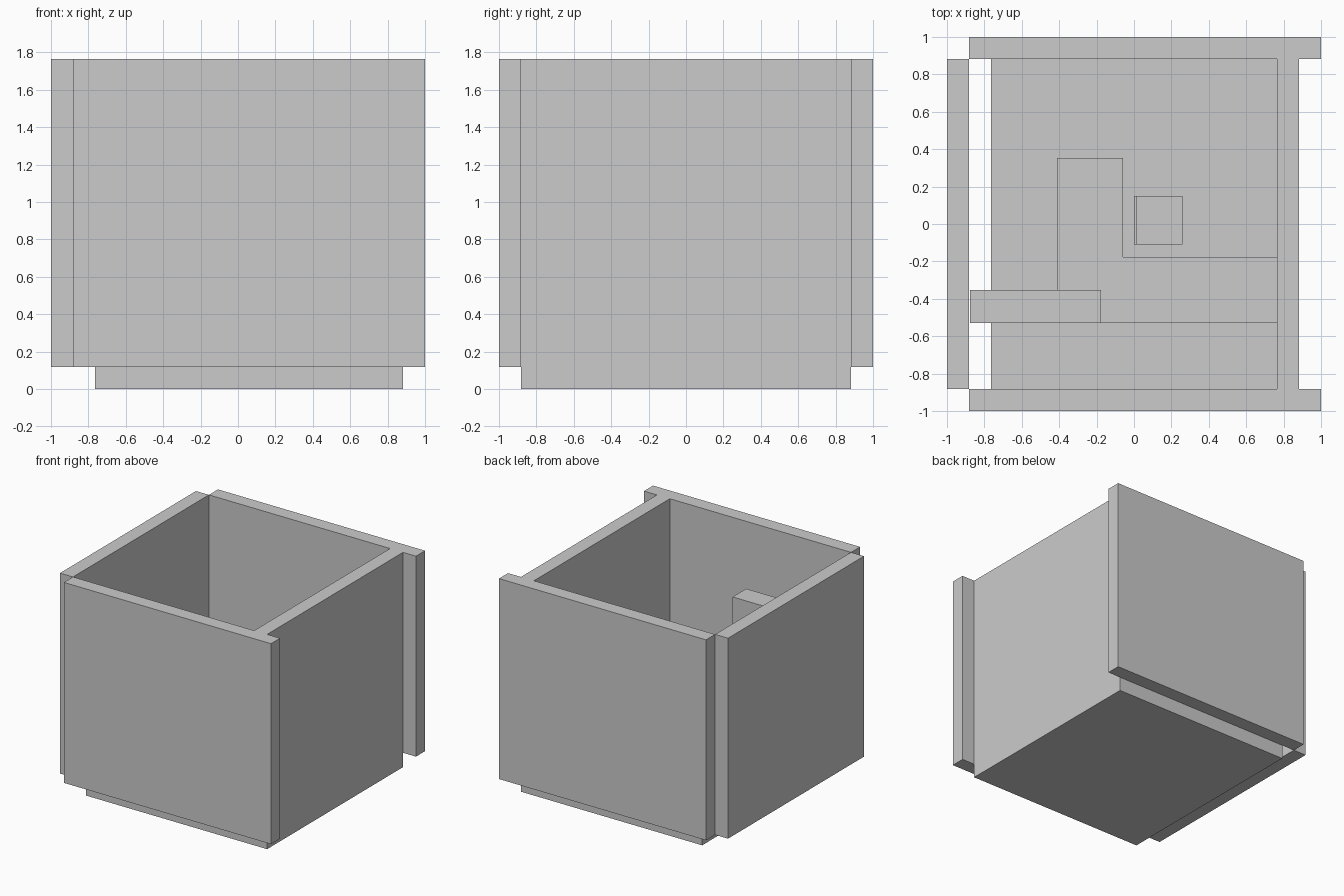
import bpy, bmesh
from mathutils import Vector

if "Cube" in bpy.data.objects:
    bpy.data.objects.remove(bpy.data.objects["Cube"])

U = 2 / 17            # panel thickness, the module of the whole model
TOP = 15 * U          # top of the walls

grey = bpy.data.materials.new("light_grey")
grey.diffuse_color = (0.6, 0.6, 0.6, 1)
grey.use_nodes = True
grey.node_tree.nodes["Principled BSDF"].inputs["Base Color"].default_value = grey.diffuse_color


def prism(name, points, sweep):
    """Closed flat outline swept along a vector."""
    bm = bmesh.new()
    face = bm.faces.new([bm.verts.new(p) for p in points])
    new = bmesh.ops.extrude_face_region(bm, geom=[face])["geom"]
    verts = [g for g in new if isinstance(g, bmesh.types.BMVert)]
    bmesh.ops.translate(bm, verts=verts, vec=Vector(sweep))
    bmesh.ops.recalc_face_normals(bm, faces=bm.faces)
    mesh = bpy.data.meshes.new(name)
    bm.to_mesh(mesh)
    bm.free()
    mesh.materials.append(grey)
    obj = bpy.data.objects.new(name, mesh)
    bpy.context.collection.objects.link(obj)
    return obj


def box(name, x0, x1, y0, y1, z0, z1):
    return prism(name, [(x0, y0, z0), (x1, y0, z0), (x1, y1, z0), (x0, y1, z0)],
                 (0, 0, z1 - z0))


# Floor and right wall as one angle profile running front to back
profile = [(-6.5, 0), (7.5, 0), (7.5, 15), (6.5, 15), (6.5, 1), (-6.5, 1)]
prism("floor_and_right_wall", [(x * U, -7.5 * U, z * U) for x, z in profile],
      (0, 15 * U, 0))

# Remaining walls, raised above the floor's underside
box("front_wall", -7.5 * U, 1, -1, -7.5 * U, U, TOP)
box("back_wall", -7.5 * U, 1, 7.5 * U, 1, U, TOP)
box("left_wall", -1, -7.5 * U, -7.5 * U, 7.5 * U, U, TOP)

# Tall cabinet against the left wall
box("cabinet", -7.45 * U, -1.5 * U, -4.5 * U, -3 * U, U, 12 * U)

# L-shaped desk top with legs
desk = [(-3.5, -4.5), (6.5, -4.5), (6.5, -1.5), (-0.5, -1.5), (-0.5, 3), (-3.5, 3)]
prism("desk_top", [(x * U, y * U, 0.42) for x, y in desk], (0, 0, 0.04))
for x, y in [(-0.40, 0.32), (-0.09, 0.32), (0.735, -0.515), (0.735, -0.205)]:
    box("desk_leg", x, x + 0.02, y, y + 0.02, U, 0.42)

# Chair with a thin back
box("chair_seat", 0, 0.26, -0.11, 0.15, 0.30, 0.325)
box("chair_back", 0, 0.015, -0.11, 0.15, 0.325, 0.56)
for x in (0, 0.24):
    for y in (-0.11, 0.13):
        box("chair_leg", x, x + 0.02, y, y + 0.02, U, 0.30)
